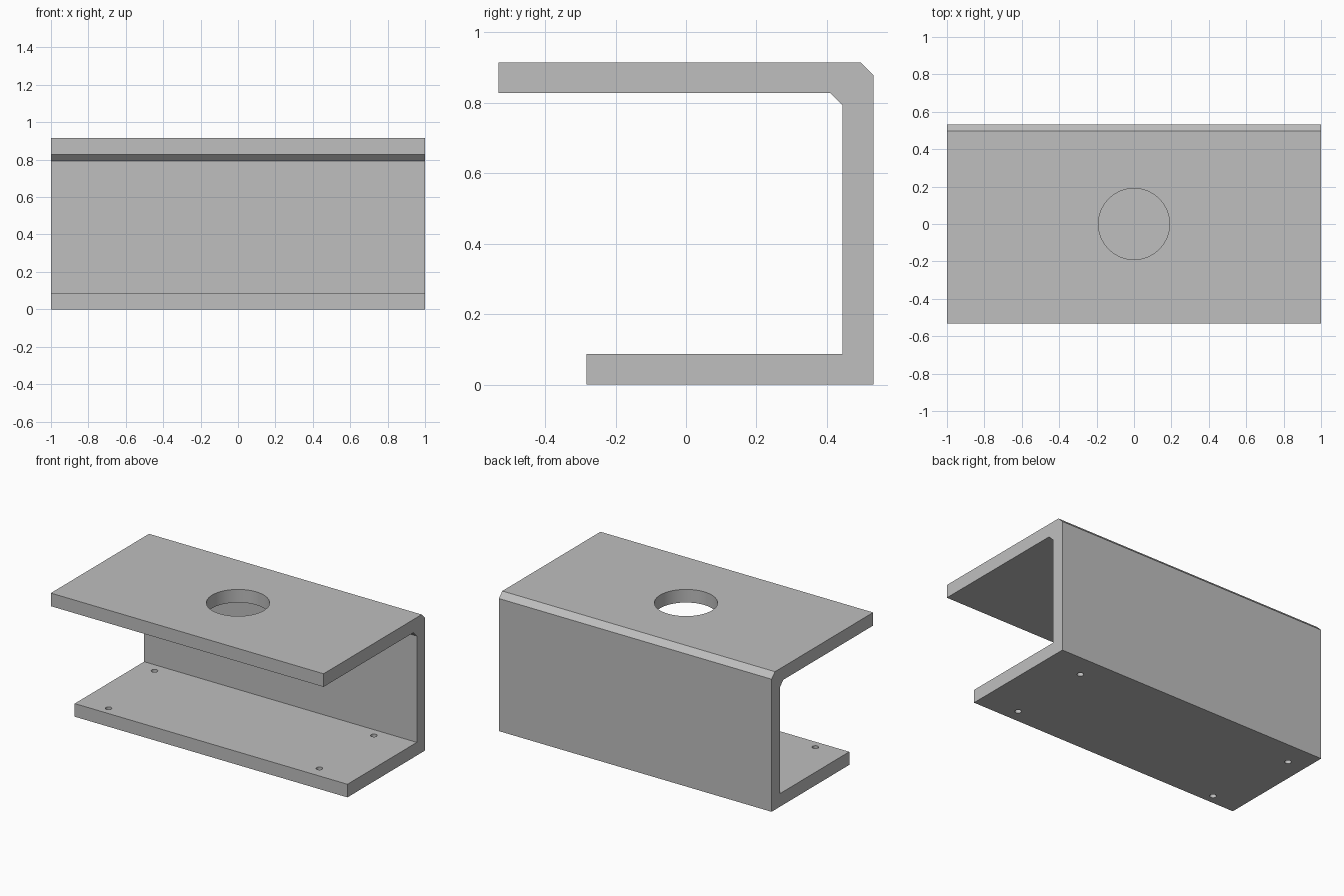
import bpy, bmesh, math

cube = bpy.data.objects.get("Cube")
if cube:
    bpy.data.objects.remove(cube, do_unlink=True)

# Plain grey metal
grey = bpy.data.materials.new("grey_metal")
grey.use_nodes = True
grey.diffuse_color = (0.52, 0.52, 0.52, 1)
grey.node_tree.nodes["Principled BSDF"].inputs["Base Color"].default_value = grey.diffuse_color

# Side profile (y, z): short lower flange, back wall, long upper flange
HALF, BACK, TOP, THICK, CUT = 1.0, 0.532, 0.915, 0.087, 0.036
IN_Y, IN_Z = BACK - THICK, TOP - THICK
profile = [
    (-0.282, 0), (BACK, 0), (BACK, TOP - CUT), (BACK - CUT, TOP), (-BACK, TOP),
    (-BACK, IN_Z), (IN_Y - CUT, IN_Z), (IN_Y, IN_Z - CUT), (IN_Y, THICK), (-0.282, THICK),
]

# Bracket body: extrude the profile along x
bm = bmesh.new()
face = bm.faces.new([bm.verts.new((-HALF, y, z)) for y, z in profile])
moved = bmesh.ops.extrude_face_region(bm, geom=[face])["geom"]
bmesh.ops.translate(bm, vec=(2 * HALF, 0, 0),
                    verts=[v for v in moved if isinstance(v, bmesh.types.BMVert)])
bmesh.ops.recalc_face_normals(bm, faces=bm.faces)
mesh = bpy.data.meshes.new("bracket")
bm.to_mesh(mesh)
bm.free()
bracket = bpy.data.objects.new("bracket", mesh)
bpy.context.collection.objects.link(bracket)
mesh.materials.append(grey)


def drill(x, y, z, radius, sides):
    """Cut a vertical round hole through the flange at height z."""
    bpy.ops.mesh.primitive_cylinder_add(vertices=sides, radius=radius,
                                        depth=3 * THICK, location=(x, y, z))
    cutter = bpy.context.object
    cutter.name = "hole_cutter"
    cutter.hide_render = True
    cutter.data.materials.append(grey)
    mod = bracket.modifiers.new("hole", "BOOLEAN")
    mod.operation, mod.solver, mod.object = "DIFFERENCE", "EXACT", cutter
    bpy.ops.object.select_all(action="DESELECT")
    bracket.select_set(True)
    bpy.context.view_layer.objects.active = bracket
    bpy.ops.object.modifier_apply(modifier=mod.name)
    bpy.data.objects.remove(cutter, do_unlink=True)


# Large hole in the upper flange, four screw holes in the lower one
drill(0, 0, TOP - THICK / 2, 0.19, 64)
for x, y in [(-0.795, -0.22), (-0.875, 0.375), (0.732, 0.378), (0.733, -0.194)]:
    drill(x, y, THICK / 2, 0.02, 24)

bpy.ops.object.shade_smooth_by_angle(angle=math.radians(30))
